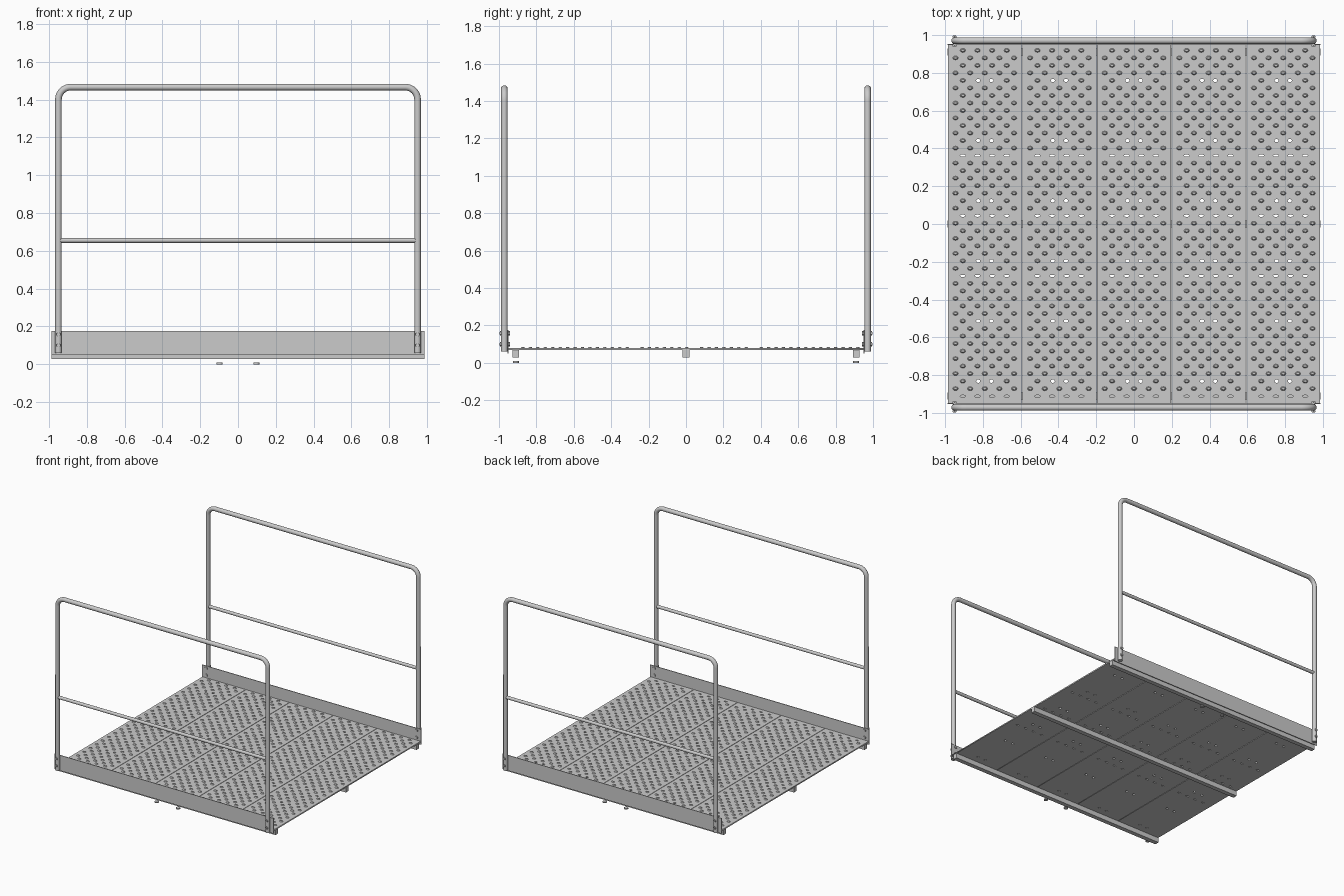
import bpy, bmesh, math
from mathutils import Matrix, Vector

if "Cube" in bpy.data.objects:
    bpy.data.objects.remove(bpy.data.objects["Cube"])

PITCH = 0.395            # plank spacing
Z_TOP, THICK = 0.078, 0.010
COL, ROW = 0.0775, 0.0398  # tread lattice


def add_object(name, mesh, loc=(0, 0, 0), smooth=None):
    ob = bpy.data.objects.new(name, mesh)
    bpy.context.collection.objects.link(ob)
    ob.location = loc
    if smooth:
        bpy.ops.object.select_all(action='DESELECT')
        ob.select_set(True)
        bpy.context.view_layer.objects.active = ob
        bpy.ops.object.shade_smooth_by_angle(angle=math.radians(smooth))
    return ob


def bm_mesh(name, bm):
    me = bpy.data.meshes.new(name)
    bmesh.ops.recalc_face_normals(bm, faces=bm.faces)
    bm.to_mesh(me)
    bm.free()
    return me


def curve_mesh(name, cu):
    tmp = bpy.data.objects.new(name + "_tmp", cu)
    bpy.context.collection.objects.link(tmp)
    bpy.context.view_layer.update()
    dg = bpy.context.evaluated_depsgraph_get()
    me = bpy.data.meshes.new_from_object(tmp.evaluated_get(dg))
    bpy.data.objects.remove(tmp)
    me.name = name
    return me


def add_spline(cu, pts, cyclic):
    s = cu.splines.new('POLY')
    s.points.add(len(pts) - 1)
    for p, c in zip(s.points, pts):
        p.co = (c[0], c[1], c[2] if len(c) > 2 else 0, 1)
    s.use_cyclic_u = cyclic


def tube(name, pts, radius):
    cu = bpy.data.curves.new(name, 'CURVE')
    cu.dimensions = '3D'
    cu.bevel_depth, cu.bevel_resolution, cu.use_fill_caps = radius, 5, True
    add_spline(cu, pts, False)
    return add_object(name, curve_mesh(name, cu), smooth=40)


def box(name, size, loc):
    bm = bmesh.new()
    bmesh.ops.create_cube(bm, size=1, matrix=Matrix.Diagonal((*size, 1)))
    return add_object(name, bm_mesh(name, bm), loc)


def cylinder(name, radius, depth, sides, loc, rot=Matrix.Identity(4)):
    bm = bmesh.new()
    bmesh.ops.create_cone(bm, cap_ends=True, segments=sides, radius1=radius,
                          radius2=radius, depth=depth, matrix=rot)
    return add_object(name, bm_mesh(name, bm), loc, smooth=35)


def ellipse(cx, cy, rx, ry, n=10):
    return [(cx + rx * math.cos(2 * math.pi * i / n), cy + ry * math.sin(2 * math.pi * i / n))
            for i in range(n)]


# Drain holes: pairs of round ones and rows of four slots
holes = [(x, 0.76 - 8 * ROW * k, 0.011, 0.009) for k in range(6) for x in (-COL * .45, COL * .45)]
holes += [(x * COL, 0.76 - ROW * (10 + 8 * k), 0.015, 0.006)
          for k in (0, 1, 2, 4) for x in (-1.5, -.5, .5, 1.5)]

# Plank sheet, cut with holes
cu = bpy.data.curves.new("plank", 'CURVE')
cu.dimensions, cu.fill_mode, cu.extrude = '2D', 'BOTH', THICK / 2
hx, hy = PITCH / 2 - 0.002, 0.95
add_spline(cu, [(-hx, -hy), (hx, -hy), (hx, hy), (-hx, hy)], True)
for h in holes:
    add_spline(cu, ellipse(*h), True)
plank_mesh = curve_mesh("plank", cu)

# Raised tread studs on a staggered lattice
bm = bmesh.new()
for r in range(-4, 43):
    y = 0.76 - r * ROW
    cols = (-1.5, -.5, .5, 1.5) if r % 2 == 0 else (-2, -1, 0, 1, 2)
    for c in cols:
        x = c * COL
        if abs(y) > 0.935 or any(abs(x - h[0]) < 0.025 and abs(y - h[1]) < 0.02 for h in holes):
            continue
        low = [bm.verts.new((px, py, 0)) for px, py in ellipse(x, y, 0.015, 0.011, 8)]
        top = [bm.verts.new((px, py, 0.007)) for px, py in ellipse(x, y, 0.009, 0.006, 8)]
        bm.faces.new(top)
        for i in range(8):
            j = (i + 1) % 8
            bm.faces.new((low[i], low[j], top[j], top[i]))
stud_mesh = bm_mesh("tread_studs", bm)

for i in range(-2, 3):
    add_object(f"deck_plank_{i + 3}", plank_mesh, (i * PITCH, 0, Z_TOP - THICK / 2))
    add_object(f"tread_studs_{i + 3}", stud_mesh, (i * PITCH, 0, Z_TOP))

# Cross beams under the deck
for n, y in (("front", -0.91), ("middle", 0), ("back", 0.91)):
    box(f"{n}_beam", (1.975, 0.036, 0.040), (0, y, 0.049))

# Railings, toe boards, bolts and feet on both sides
TURN = Matrix.Rotation(math.pi / 2, 4, 'X')
for n, s in (("front", -1), ("back", 1)):
    y = s * 0.971
    R, X, Z = 0.065, 0.95, 1.466
    arc = [(X - R + R * math.cos(a), y, Z - R + R * math.sin(a))
           for a in [math.pi / 2 * k / 10 for k in range(11)]]
    path = [(X, y, 0.06)] + arc + [(-p[0], p[1], p[2]) for p in reversed(arc)] + [(-X, y, 0.06)]
    tube(f"{n}_railing", path, 0.0175)
    tube(f"{n}_mid_rail", [(-X, y, 0.655), (X, y, 0.655)], 0.013)
    box(f"{n}_toe_board", (1.975, 0.006, 0.125), (0, s * 0.951, 0.1125))
    for x in (-X, X):
        for z in (0.10, 0.158):
            cylinder(f"{n}_bolt", 0.007, 0.058, 12, (x, s * 0.969, z), TURN)
            cylinder(f"{n}_bolt_head", 0.012, 0.008, 6, (x, s * 0.991, z), TURN)
            cylinder(f"{n}_bolt_nut", 0.012, 0.008, 6, (x, s * 0.944, z), TURN)
    for x in (-0.097, 0.097):
        cylinder(f"{n}_foot_pad", 0.016, 0.009, 16, (x, s * 0.91, 0.0045))
